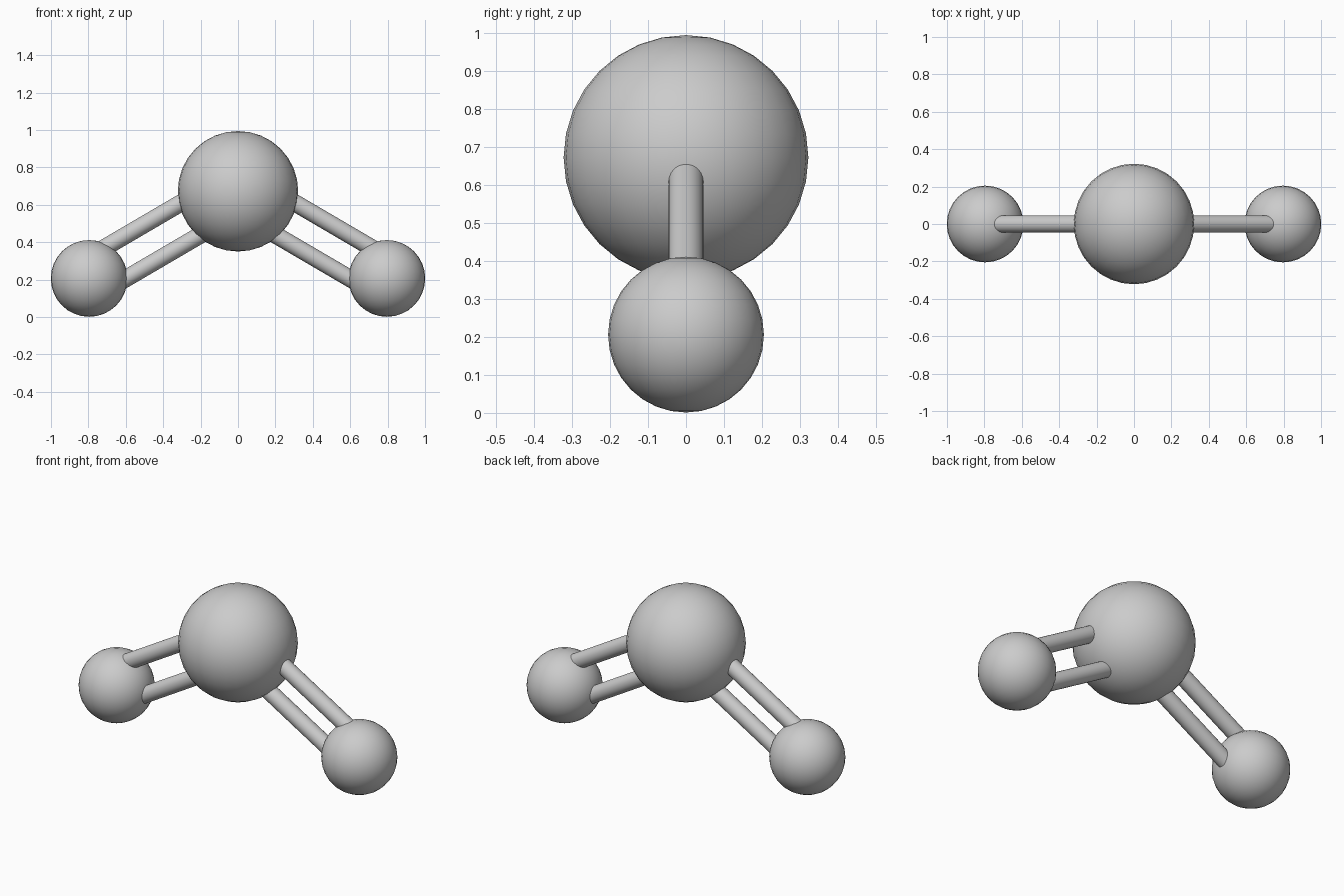
import bpy
from mathutils import Vector

cube = bpy.data.objects.get("Cube")
if cube:
    bpy.data.objects.remove(cube, do_unlink=True)

# One plain grey for every part
grey = bpy.data.materials.new("grey")
grey.use_nodes = True
colour = (0.6, 0.6, 0.6, 1)
grey.diffuse_color = colour
grey.node_tree.nodes["Principled BSDF"].inputs["Base Color"].default_value = colour


def finish(name):
    obj = bpy.context.object
    obj.name = name
    obj.data.materials.append(grey)
    bpy.ops.object.shade_smooth_by_angle()


def ball(name, centre, radius):
    bpy.ops.mesh.primitive_uv_sphere_add(
        segments=32, ring_count=16, radius=radius, location=centre)
    finish(name)


def rod(name, start, end, radius):
    axis = end - start
    bpy.ops.mesh.primitive_cylinder_add(
        vertices=24, radius=radius, depth=axis.length,
        location=(start + end) / 2,
        rotation=axis.to_track_quat("Z", "Y").to_euler())
    finish(name)


# Large central ball
centre = Vector((0, 0, 0.672))
ball("central_ball", centre, 0.322)

# Small outer balls, each joined to the centre by a pair of parallel rods
for side, sign in (("left", 1), ("right", -1)):
    outer = Vector((0.796 * sign, 0, 0.206))
    ball(side + "_ball", outer, 0.205)
    across = (outer - centre).cross(Vector((0, -sign, 0))).normalized()
    for level, offset in (("upper", 0.1), ("lower", -0.1)):
        shift = across * offset * (1 if across.z > 0 else -1)
        rod(f"{side}_{level}_rod", centre + shift, outer + shift, 0.046)
